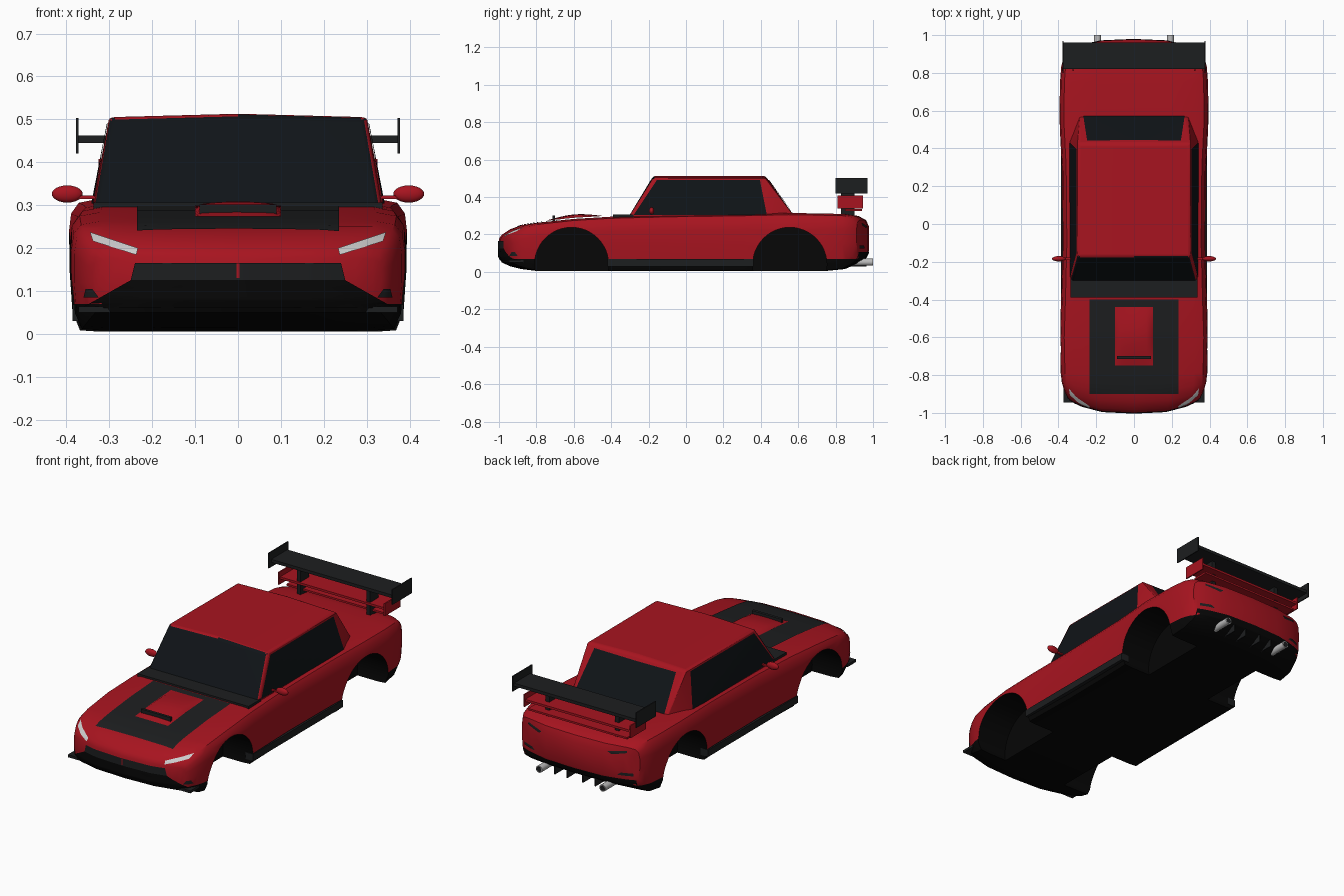
import bpy, bmesh, math
from mathutils import Vector
from mathutils.bvhtree import BVHTree

if "Cube" in bpy.data.objects:
    bpy.data.objects.remove(bpy.data.objects["Cube"])


def material(name, rgb, rough=0.5):
    m = bpy.data.materials.new(name)
    m.use_nodes = True
    m.diffuse_color = (*rgb, 1)
    node = m.node_tree.nodes["Principled BSDF"]
    node.inputs["Base Color"].default_value = (*rgb, 1)
    node.inputs["Roughness"].default_value = rough
    return m


RED = material("red_paint", (0.39, 0.007, 0.014))
BLACK = material("black_trim", (0.012, 0.013, 0.014))
UNDER = material("underbody_black", (0.002, 0.002, 0.002))
GLASS = material("dark_glass", (0.005, 0.007, 0.009))
WHITE = material("lamp_white", (0.8, 0.8, 0.8))
STEEL = material("steel", (0.5, 0.5, 0.5))


def finish(name, bm, mats, smooth=None):
    me = bpy.data.meshes.new(name)
    bm.to_mesh(me)
    bm.free()
    ob = bpy.data.objects.new(name, me)
    bpy.context.collection.objects.link(ob)
    for m in mats:
        me.materials.append(m)
    if smooth:
        shade(ob, smooth)
    return ob


def activate(ob):
    bpy.ops.object.select_all(action='DESELECT')
    ob.select_set(True)
    bpy.context.view_layer.objects.active = ob


def shade(ob, degrees):
    activate(ob)
    bpy.ops.object.shade_smooth_by_angle(angle=math.radians(degrees))


def box(name, lo, hi, mat):
    bm = bmesh.new()
    bmesh.ops.create_cube(bm, size=1)
    lo, hi = Vector(lo), Vector(hi)
    for v in bm.verts:
        v.co = (lo + hi) / 2 + v.co * (hi - lo)
    return finish(name, bm, [mat])


def cylinder(name, centre, radius, length, axis, mats, sides=24):
    bm = bmesh.new()
    bmesh.ops.create_cone(bm, cap_ends=True, segments=sides, radius1=radius,
                          radius2=radius, depth=length)
    turn = Vector((0, 0, 1)).rotation_difference(Vector(axis))
    for v in bm.verts:
        v.co = turn @ v.co + Vector(centre)
    return finish(name, bm, mats, 40)


def surface(ob):
    bm = bmesh.new()
    bm.from_object(ob, bpy.context.evaluated_depsgraph_get())
    tree = BVHTree.FromBMesh(bm)
    bm.free()
    return tree


def panel(name, tree, corners, axis, side, mat, lift=0.004, n=10, bump=0):
    """Lay a four-cornered patch onto a surface, seen along one axis."""
    bm = bmesh.new()
    out = Vector((0, 0, 0))
    out[axis] = side
    a, b, c, d = [Vector(p) for p in corners]
    grid = []
    for i in range(n + 1):
        for j in range(n + 1):
            u, v = i / n, j / n
            p = a.lerp(b, u).lerp(d.lerp(c, u), v)
            start = list(p)
            start.insert(axis, side * 2)
            start = Vector(start)
            hit = tree.ray_cast(start, -out)[0]
            if hit is None:
                hit = tree.find_nearest(start - out)[0]
            rise = bump * math.sin(math.pi * v) * math.sin(math.pi * u) ** 0.3 if 0 < u < 1 else 0
            grid.append(bm.verts.new(hit + out * (lift + rise)))
    for i in range(n):
        for j in range(n):
            k = i * (n + 1) + j
            bm.faces.new([grid[k], grid[k + n + 1], grid[k + n + 2], grid[k + 1]])
    bm.normal_update()
    if sum(f.normal.dot(out) for f in bm.faces) < 0:
        bmesh.ops.reverse_faces(bm, faces=bm.faces[:])
    return finish(name, bm, [mat], 40)


def rect(x0, x1, y0, y1):
    return [(x0, y0), (x1, y0), (x1, y1), (x0, y1)]


# Body shell: half section (width factor, height factor), lofted along y
SECTION = [(0, 0), (.5, 0), (.82, 0), (.94, .01), (.985, .15), (1, .45),
           (1, .72), (.985, .88), (.94, .96), (.82, .99), (.5, .99), (0, .99)]
# y, half width, bottom, top, bow of the outer ends
STATIONS = [
    (-1, .335, .08, .178, .065), (-.985, .352, .05, .2, .065),
    (-.94, .37, .03, .23, .06), (-.88, .382, .015, .252, .04),
    (-.8, .389, .005, .265, .02), (-.6, .393, .005, .286, 0),
    (-.4, .386, .005, .298, 0), (-.1, .378, .005, .306, 0),
    (.3, .382, .005, .312, 0), (.55, .395, .005, .318, 0),
    (.75, .392, .005, .315, 0), (.85, .385, .015, .312, -.015),
    (.92, .372, .045, .302, -.035), (.962, .358, .075, .28, -.05),
    (.978, .342, .11, .245, -.06)]

bm = bmesh.new()
rings = []
half = len(SECTION) - 1
loop = [(f, t) for f, t in SECTION] + [(-f, t) for f, t in SECTION[half - 1:0:-1]]
count = len(loop)
for y, w, low, top, bow in STATIONS:
    rings.append([bm.verts.new((f * w, y + bow * abs(f) ** 3, low + t * (top - low)))
                  for f, t in loop])
for r, s in zip(rings, rings[1:]):
    for j in range(count):
        k = (j + 1) % count
        bm.faces.new([r[j], r[k], s[k], s[j]])
for r in (rings[0], rings[-1]):
    for j in range(-5, 5):
        ids = (j, j + 1, half - j - 1, half - j)
        bm.faces.new([r[i % count] for i in ids])
bmesh.ops.bisect_plane(bm, geom=bm.verts[:] + bm.edges[:] + bm.faces[:],
                       plane_co=(0, 0, .07), plane_no=(0, 0, 1))
bmesh.ops.recalc_face_normals(bm, faces=bm.faces[:])
for f in bm.faces:
    f.material_index = int(f.calc_center_median().z < .07)
body = finish("body_shell", bm, [RED, UNDER])
skin = surface(body)

# Wheel wells: a pocket on each side, leaving a solid middle
for x, y in [(x, y) for x in (-.7, .7) for y in (-.612, .555)]:
    cutter = cylinder("well_cutter", (x, y, .04), .198, 1, (1, 0, 0), [RED, UNDER], 48)
    cutter.hide_render = True
    for p in cutter.data.polygons:
        p.material_index = 1
    mod = body.modifiers.new("well", 'BOOLEAN')
    mod.operation, mod.solver, mod.object = 'DIFFERENCE', 'EXACT', cutter
    activate(body)
    bpy.ops.object.modifier_apply(modifier=mod.name)
    bpy.data.objects.remove(cutter)
shade(body, 35)

# Cabin
bm = bmesh.new()
for x, y, z in [(.337, -.31, .29), (.342, .44, .29), (.285, .585, .29),
                (.3, -.175, .505), (.298, .425, .505), (0, -.175, .513), (0, .425, .513)]:
    for s in ((1, -1) if x else (1,)):
        bm.verts.new((x * s, y, z))
bmesh.ops.convex_hull(bm, input=bm.verts[:])
bmesh.ops.dissolve_limit(bm, angle_limit=.01, verts=bm.verts[:], edges=bm.edges[:])
bmesh.ops.recalc_face_normals(bm, faces=bm.faces[:])
for f in bm.faces:
    f.material_index = int(f.normal.y < -.5)
cabin = finish("cabin", bm, [RED, GLASS])
bevel = cabin.modifiers.new("soft_edges", 'BEVEL')
bevel.width, bevel.segments = .014, 3
bevel.limit_method, bevel.angle_limit = 'ANGLE', math.radians(30)
shade(cabin, 30)
shell = surface(cabin)
panel("rear_window", shell, [(-.268, .315), (.268, .315), (.248, .49), (-.248, .49)], 1, 1, GLASS)
box("windscreen_cowl", (-.337, -.39, .28), (.337, -.28, .306), BLACK)

# Bonnet stripe, scoop and slot
panel("bonnet_stripe", skin, rect(-.235, .235, -.9, -.4), 2, 1, BLACK, .003, 16)
panel("bonnet_scoop", skin, rect(-.1, .1, -.75, -.44), 2, 1, RED, .006, 12, .018)
box("scoop_slot", (-.09, -.715, .27), (.09, -.7, .302), BLACK)

# Front and rear trim
panel("front_grille", skin, [(-.25, .125), (.25, .125), (.24, .165), (-.24, .165)], 1, -1, BLACK, .004, 16)
panel("lower_intake", skin, [(-.365, .06), (.365, .06), (.25, .125), (-.25, .125)], 1, -1, UNDER, .004, 16)
panel("grille_divider", skin, rect(-.003, .003, .13, .165), 1, -1, RED, .007, 2)
panel("rear_bumper_trim", skin, rect(-.345, .345, .06, .105), 1, 1, UNDER, .004, 16)

# Spoiler blades
box("upper_wing", (-.375, .82, .445), (.375, .96, .462), BLACK)
box("lower_wing", (-.322, .82, .368), (.322, .94, .38), RED)
box("boot_lip", (-.3, .85, .325), (.3, .94, .335), RED)

# Paired parts
for s, tag in ((1, "left"), (-1, "right")):
    def mirrored(pts):
        return [(x * s, z) for x, z in pts]

    panel(tag + "_side_window", shell,
          [(-.28, .304), (.432, .304), (.395, .492), (-.155, .492)], 0, s, GLASS, .003)
    panel(tag + "_headlight", skin,
          mirrored([(.345, .237), (.233, .2), (.237, .184), (.338, .216)]), 1, -1, WHITE, .005, 6)
    panel(tag + "_front_vent", skin,
          mirrored([(.325, .085), (.36, .085), (.355, .105), (.34, .105)]), 1, -1, BLACK, .004, 3)
    panel(tag + "_tail_light", skin,
          mirrored([(.2, .245), (.3, .262), (.3, .25), (.22, .232)]), 1, 1, BLACK, .004, 5)
    panel(tag + "_rear_vent", skin,
          mirrored([(.25, .125), (.33, .125), (.33, .14), (.27, .14)]), 1, 1, BLACK, .004, 5)

    def pair_box(name, lo, hi, mat):
        xs = sorted((lo[0] * s, hi[0] * s))
        box(tag + name, (xs[0], *lo[1:]), (xs[1], *hi[1:]), mat)

    pair_box("_side_skirt", (.34, -.42, .03), (.386, .36, .068), BLACK)
    pair_box("_front_splitter", (.27, -.945, .05), (.372, -.87, .064), BLACK)
    pair_box("_upper_end_plate", (.372, .8, .42), (.378, .97, .503), BLACK)
    pair_box("_lower_end_plate", (.318, .81, .34), (.325, .945, .408), RED)
    pair_box("_wing_strut", (.2, .83, .3), (.222, .9, .45), BLACK)
    pair_box("_mirror_stalk", (.32, -.19, .314), (.39, -.178, .322), RED)
    for k, x in enumerate((.045, .12)):
        pair_box(f"_diffuser_fin_{k + 1}", (x, .86, .03), (x + .006, .965, .07), BLACK)

    bm = bmesh.new()
    bmesh.ops.create_uvsphere(bm, u_segments=20, v_segments=12, radius=1)
    for v in bm.verts:
        v.co = (v.co.x * .036 + s * .398, v.co.y * .014 - .184, v.co.z * .02 + .326)
    finish(tag + "_mirror", bm, [RED], 60)

    cylinder(tag + "_exhaust", (s * .193, .945, .052), .019, .11, (0, 1, 0), [STEEL])
    cylinder(tag + "_exhaust_bore", (s * .193, .998, .052), .014, .006, (0, 1, 0), [BLACK])
